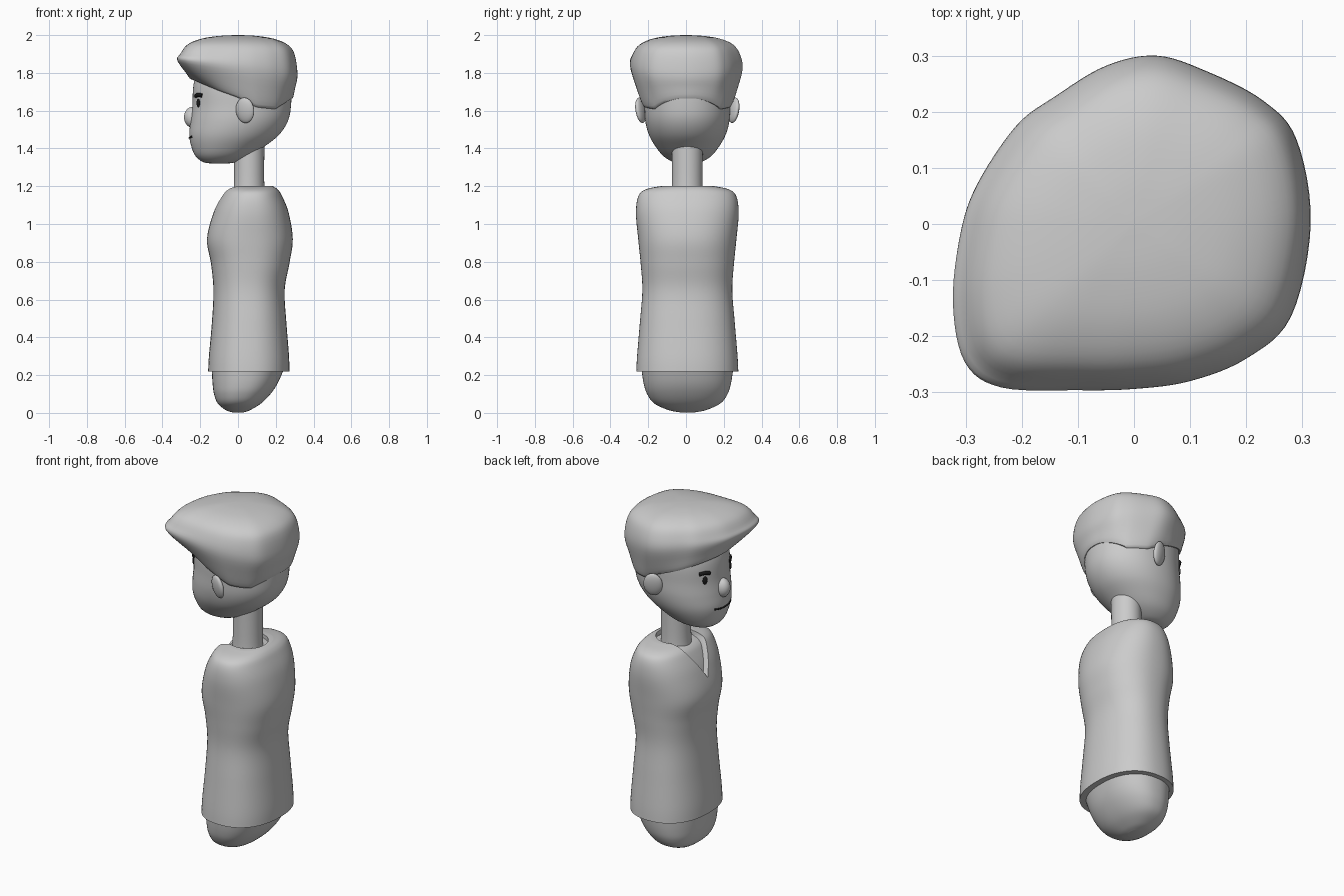
import bpy, bmesh, math
from mathutils import Vector

if "Cube" in bpy.data.objects:
    bpy.data.objects.remove(bpy.data.objects["Cube"])

CY = 0.007  # slight sideways offset of the body


def spline(pts, sub, closed=False):
    """Catmull-Rom through tuples of any length."""
    n, out = len(pts), []
    for i in range(n if closed else n - 1):
        idx = [i - 1, i, i + 1, i + 2]
        idx = [k % n if closed else min(max(k, 0), n - 1) for k in idx]
        a, b, c, d = (Vector(pts[k]) for k in idx)
        for s in range(sub):
            t = s / sub
            out.append(0.5 * (2 * b + (c - a) * t + (2 * a - 5 * b + 4 * c - d) * t * t
                              + (3 * b - a - 3 * c + d) * t ** 3))
    if not closed:
        out.append(Vector(pts[-1]))
    return out


def interp(x, table):
    for (a, va), (b, vb) in zip(table, table[1:]):
        if x <= b:
            t = max(0, (x - a) / (b - a))
            return va + (vb - va) * t
    return table[-1][1]


def smooth(ob, angle=40):
    bpy.ops.object.select_all(action='DESELECT')
    ob.select_set(True)
    bpy.context.view_layer.objects.active = ob
    bpy.ops.object.shade_smooth_by_angle(angle=math.radians(angle))


def skin(name, loops):
    """Bridge a stack of closed loops and cap both ends."""
    bm = bmesh.new()
    rows = [[bm.verts.new(p) for p in loop] for loop in loops]
    n = len(rows[0])
    for a, b in zip(rows, rows[1:]):
        for i in range(n):
            bm.faces.new((a[i], a[(i + 1) % n], b[(i + 1) % n], b[i]))
    bm.faces.new(rows[0][::-1])
    bm.faces.new(rows[-1])
    bmesh.ops.recalc_face_normals(bm, faces=bm.faces)
    me = bpy.data.meshes.new(name)
    bm.to_mesh(me)
    bm.free()
    ob = bpy.data.objects.new(name, me)
    bpy.context.collection.objects.link(ob)
    return ob


def loft(name, rings, p=2.3, n=64, inset=0.0):
    """rings: (z, x front, x back, half width in y), superellipse sections."""
    loops = []
    for z, x0, x1, ry in spline(rings, 6):
        loop = []
        for i in range(n):
            a = 2 * math.pi * i / n
            c, s = math.cos(a), math.sin(a)
            loop.append(((x0 + x1) / 2 + ((x1 - x0) / 2 - inset) * math.copysign(abs(c) ** (2 / p), c),
                         CY + (ry - inset) * math.copysign(abs(s) ** (2 / p), s), z - inset))
        loops.append(loop)
    return skin(name, loops)


def ball(name, loc, size, rot=(0, 0, 0)):
    bpy.ops.mesh.primitive_uv_sphere_add(segments=32, ring_count=16, location=loc, rotation=rot)
    ob = bpy.context.object
    ob.name, ob.scale = name, size
    smooth(ob, 180)
    return ob


# Shirt and the chest under it
torso = [(0.22, -0.158, 0.272, 0.27), (0.3, -0.154, 0.27, 0.266), (0.48, -0.138, 0.256, 0.251),
         (0.65, -0.13, 0.247, 0.238), (0.79, -0.143, 0.272, 0.247), (0.92, -0.164, 0.29, 0.26),
         (1.06, -0.13, 0.268, 0.272), (1.15, -0.087, 0.232, 0.258), (1.185, -0.058, 0.208, 0.215),
         (1.202, -0.02, 0.18, 0.13)]
shirt = loft("shirt", torso)
smooth(loft("chest", torso[4:], inset=0.022))

# Cutters for the round neckline and V notch
bpy.ops.mesh.primitive_cylinder_add(vertices=48, radius=0.108, depth=0.2, location=(0.06, CY, 1.27))
round_cut = bpy.context.object
round_cut.name = "neckline_cutter"
notch = [(CY - 0.105, 1.3), (CY - 0.1, 1.18), (CY, 1.01), (CY + 0.1, 1.18), (CY + 0.105, 1.3)]
v_cut = skin("notch_cutter", [[(x, y, z) for y, z in notch] for x in (-0.3, 0.05)])
for cutter in (round_cut, v_cut):
    cutter.hide_render = True
    cutter.hide_set(True)
    mod = shirt.modifiers.new("cut", 'BOOLEAN')
    mod.object, mod.operation, mod.solver = cutter, 'DIFFERENCE', 'EXACT'
    bpy.context.view_layer.objects.active = shirt
    bpy.ops.object.modifier_apply(modifier=mod.name)
smooth(shirt)

# Hips below the hem
smooth(loft("hips", [(0.003, -0.03, 0.03, 0.04), (0.015, -0.065, 0.065, 0.1), (0.05, -0.107, 0.122, 0.175),
                     (0.1, -0.127, 0.172, 0.213), (0.16, -0.135, 0.212, 0.232),
                     (0.25, -0.14, 0.25, 0.245)]), 60)

# Neck
smooth(loft("neck", [(1.12, -0.03, 0.146, 0.088), (1.22, -0.021, 0.139, 0.081),
                     (1.48, -0.02, 0.14, 0.083)], p=2))

# Head
head = loft("head", [(1.32, -0.135, -0.06, 0.03), (1.328, -0.185, -0.01, 0.075), (1.36, -0.225, 0.065, 0.127),
                     (1.41, -0.247, 0.14, 0.168), (1.47, -0.258, 0.215, 0.202), (1.54, -0.252, 0.262, 0.222),
                     (1.62, -0.242, 0.28, 0.228), (1.74, -0.235, 0.28, 0.228),
                     (1.86, -0.2, 0.24, 0.19)], p=2.1)
smooth(head, 60)
ball("nose", (-0.24, CY, 1.565), (0.046, 0.042, 0.055))

# Ears, rear edges flared outward
for side, label in ((-1, "right"), (1, "left")):
    ball(label + "_ear", (0.037, CY + side * 0.246, 1.602), (0.052, 0.021, 0.068),
         (-side * 0.16, 0, side * 0.42))

# Hair: plan outline at the widest level, rim hugging the head
plan = [(0.315, 0), (0.29, 0.15), (0.23, 0.22), (0.13, 0.272), (0.04, 0.3), (-0.05, 0.282), (-0.14, 0.228),
        (-0.21, 0.175), (-0.28, 0.07), (-0.31, -0.02), (-0.322, -0.14), (-0.30, -0.245), (-0.235, -0.29),
        (-0.1, -0.296), (0.0, -0.294), (0.1, -0.28), (0.2, -0.24), (0.28, -0.165)]
outline = spline(plan, 6, True)
rim_z = [(-0.245, 1.765), (-0.1, 1.705), (0, 1.67), (0.1, 1.62), (0.2, 1.61), (0.285, 1.665)]
columns = []
for v in outline:
    a = math.atan2(v.y, v.x)
    rx, ry = 0.02 + 0.268 * math.cos(a), CY + 0.24 * math.sin(a)
    rz = interp(rx, rim_z)
    wz = 1.83 - 0.12 * v.x
    col = [(rx * 0.9, ry * 0.9, rz + 0.02), (rx, ry, rz),
           (rx * 0.45 + v.x * 0.55, ry * 0.45 + v.y * 0.55, rz * 0.55 + wz * 0.45), (v.x, v.y, wz)]
    for k, z in ((0.95, 1.9), (0.83, 1.95), (0.6, 1.981), (0.3, 1.996), (0.03, 2.0)):
        col.append((v.x * k, v.y * k, z))
    columns.append(spline(col, 4))
smooth(skin("hair", list(zip(*columns))), 50)

# Painted face features, projected on the head
black = bpy.data.materials.new("black")
black.diffuse_color = (0.01, 0.01, 0.01, 1)
black.use_nodes = True
black.node_tree.nodes["Principled BSDF"].inputs["Base Color"].default_value = black.diffuse_color
bpy.context.view_layer.update()


def on_face(y, z):
    return head.ray_cast(Vector((-1, CY + y, z)), Vector((1, 0, 0)))[1]


def stroke(name, pts, r):
    cu = bpy.data.curves.new(name, 'CURVE')
    cu.dimensions, cu.bevel_depth, cu.bevel_resolution, cu.use_fill_caps = '3D', r, 3, True
    sp = cu.splines.new('POLY')
    path = spline(pts, 5)
    sp.points.add(len(path) - 1)
    for q, p in zip(sp.points, path):
        q.co = (*on_face(p[0], p[1]), 1)
    ob = bpy.data.objects.new(name, cu)
    bpy.context.collection.objects.link(ob)
    cu.materials.append(black)


for side, label in ((-1, "right"), (1, "left")):
    eye = ball(label + "_eye", on_face(side * 0.115, 1.64), (0.009, 0.014, 0.023), (0, 0, -side * 0.5))
    eye.data.materials.append(black)
    stroke(label + "_eyebrow", [(side * 0.09, 1.677), (side * 0.115, 1.684), (side * 0.142, 1.68)], 0.011)
stroke("mouth", [(-0.075, 1.463), (-0.03, 1.457), (0.03, 1.457), (0.075, 1.463)], 0.005)
